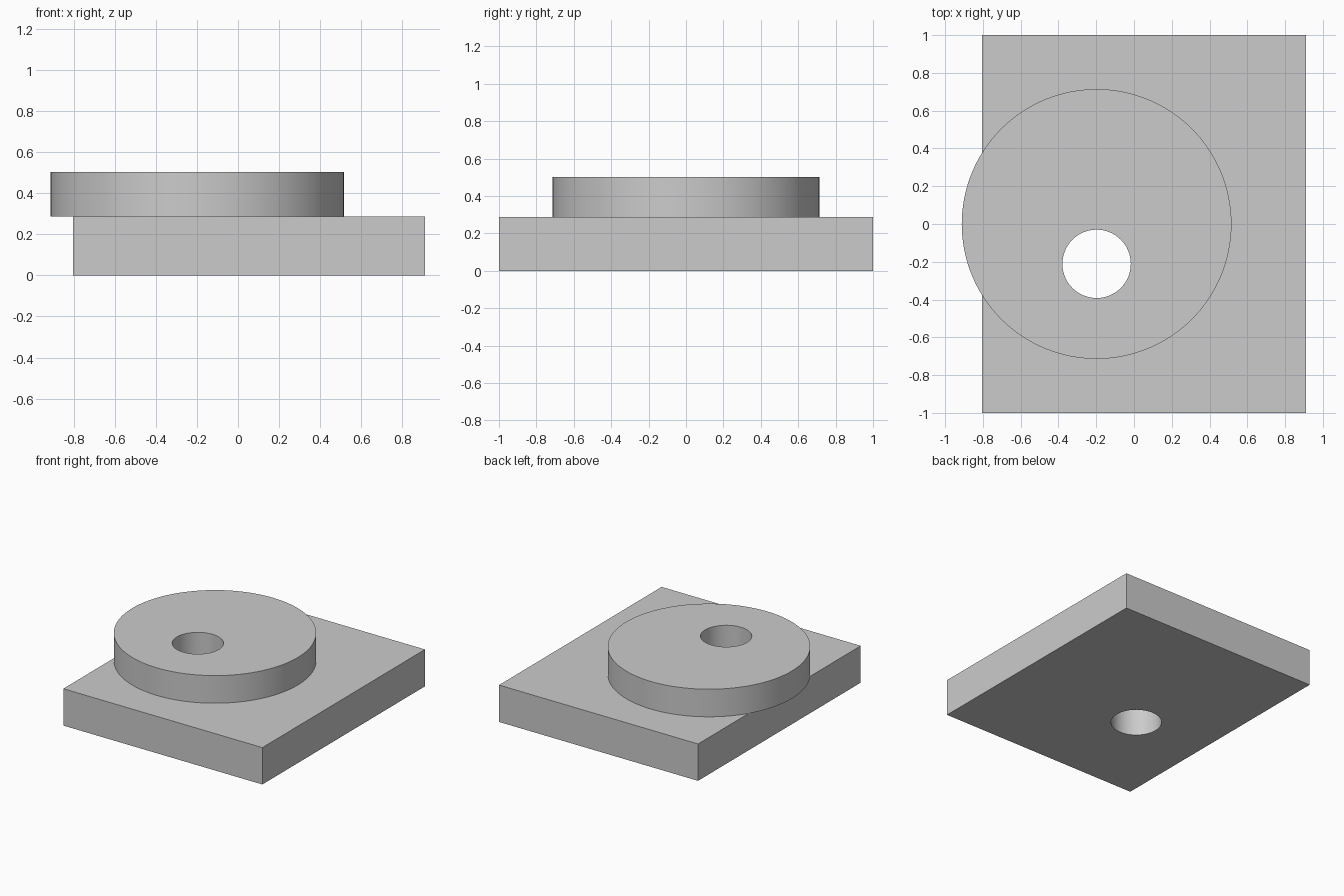
import bpy
import math

cube = bpy.data.objects.get("Cube")
if cube:
    bpy.data.objects.remove(cube, do_unlink=True)

PLATE_TOP, DISC_TOP = 0.287, 0.502
DISC_X = -0.198

grey = bpy.data.materials.new("plain grey")
grey.use_nodes = True
colour = (0.6, 0.6, 0.6, 1)
grey.diffuse_color = colour
grey.node_tree.nodes["Principled BSDF"].inputs["Base Color"].default_value = colour


def cylinder(name, x, y, radius, bottom, top, sides):
    bpy.ops.mesh.primitive_cylinder_add(
        vertices=sides, radius=radius, depth=top - bottom,
        location=(x, y, (bottom + top) / 2))
    obj = bpy.context.object
    obj.name = name
    obj.data.materials.append(grey)
    return obj


def combine(target, tool, operation):
    mod = target.modifiers.new(operation.lower(), "BOOLEAN")
    mod.operation = operation
    mod.solver = "EXACT"
    mod.object = tool
    bpy.context.view_layer.objects.active = target
    bpy.ops.object.modifier_apply(modifier=mod.name)
    bpy.data.objects.remove(tool, do_unlink=True)


# Rectangular base plate
bpy.ops.mesh.primitive_cube_add(size=1, location=(0.053, 0, PLATE_TOP / 2))
body = bpy.context.object
body.name = "plate_with_disc"
body.scale = (1.714, 2, PLATE_TOP)
bpy.ops.object.transform_apply(location=False, rotation=False, scale=True)
body.data.materials.append(grey)

# Raised disc overhanging the plate on one side
disc = cylinder("disc", DISC_X, 0, 0.714, PLATE_TOP, DISC_TOP, 128)
combine(body, disc, "UNION")

# Off-centre hole through both
hole = cylinder("hole_cutter", DISC_X, -0.211, 0.181, -0.1, DISC_TOP + 0.1, 64)
hole.hide_render = True
combine(body, hole, "DIFFERENCE")

# Smooth round walls, sharp rims
bpy.ops.object.select_all(action="DESELECT")
body.select_set(True)
bpy.context.view_layer.objects.active = body
bpy.ops.object.shade_smooth_by_angle(angle=math.radians(30))
